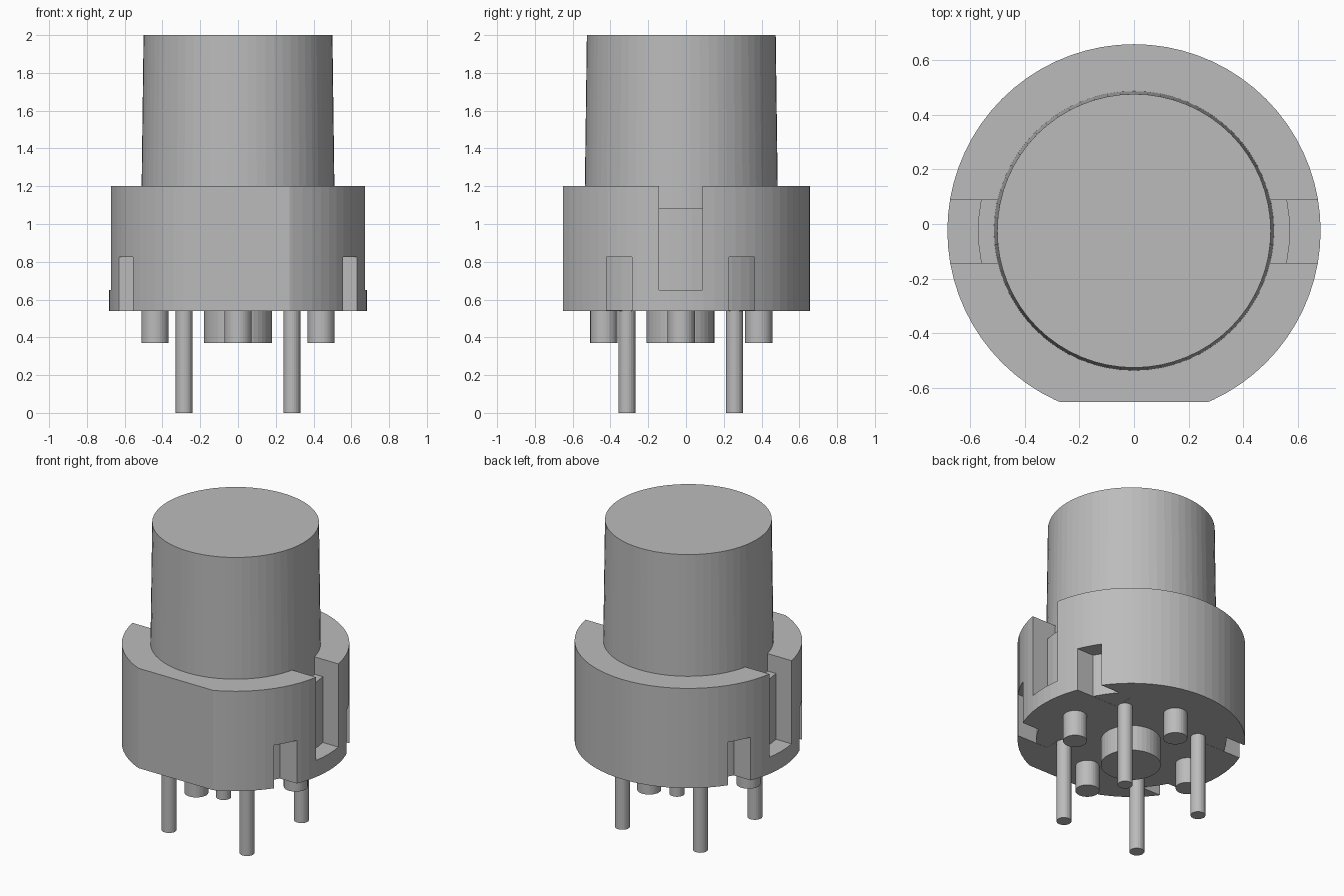
import bpy, bmesh, math
from mathutils import Matrix, Vector

if "Cube" in bpy.data.objects:
    bpy.data.objects.remove(bpy.data.objects["Cube"], do_unlink=True)

CY = -0.025  # shared axis of all round parts

grey = bpy.data.materials.new("plain_grey")
grey.use_nodes = True
COLOUR = (0.5, 0.5, 0.5, 1)
grey.diffuse_color = COLOUR
grey.node_tree.nodes["Principled BSDF"].inputs["Base Color"].default_value = COLOUR


def add_object(name, bm):
    mesh = bpy.data.meshes.new(name)
    bm.to_mesh(mesh)
    bm.free()
    mesh.materials.append(grey)
    ob = bpy.data.objects.new(name, mesh)
    bpy.context.collection.objects.link(ob)
    return ob


def cylinder(name, x, y, z0, z1, r0, r1=None, sides=64):
    bm = bmesh.new()
    bmesh.ops.create_cone(bm, cap_ends=True, segments=sides, radius1=r0,
                          radius2=r0 if r1 is None else r1, depth=z1 - z0,
                          matrix=Matrix.Translation((x, CY + y, (z0 + z1) / 2)))
    return add_object(name, bm)


def box(bm, x0, x1, y0, y1, z0, z1):
    centre = Vector((x0 + x1, y0 + y1, z0 + z1)) / 2
    size = Matrix.Diagonal((x1 - x0, y1 - y0, z1 - z0, 1))
    bmesh.ops.create_cube(bm, size=1, matrix=Matrix.Translation(centre) @ size)


# Housing: round block with a front flat, two side slots and four foot notches
housing = cylinder("housing", 0, 0, 0.54, 1.2, 0.682, sides=72)
bm = bmesh.new()
box(bm, -1, 1, -1, -0.65, 0.3, 1.5)
for s in (-1, 1):
    x0, x1 = sorted((0.45 * s, 0.9 * s))
    box(bm, x0, x1, -0.143, 0.088, 0.65, 1.5)
    x0, x1 = sorted((0.33 * s, 0.9 * s))
    for y0, y1 in ((-0.42, -0.285), (0.228, 0.363)):
        box(bm, x0, x1, y0, y1, 0.3, 0.825)
cutter = add_object("housing_cutter", bm)
cutter.hide_render = True

mod = housing.modifiers.new("cutouts", "BOOLEAN")
mod.operation = "DIFFERENCE"
mod.solver = "EXACT"
mod.object = cutter
bpy.context.view_layer.objects.active = housing
bpy.ops.object.modifier_apply(modifier=mod.name)
bpy.data.objects.remove(cutter, do_unlink=True)

# Inner core seen through the slots and notches
cylinder("inner_core", 0, 0, 0.541, 1.085, 0.57)

# Tapered push button
cylinder("button_cap", 0, 0, 1.0, 2.0, 0.513, 0.5)

# Underside: large centre boss, four locating pegs, four contact pins
cylinder("centre_boss", 0, -0.005, 0.37, 0.6, 0.18, sides=40)
for i in range(4):
    a = i * math.pi / 2
    cylinder("locating_peg", 0.44 * math.cos(a), 0.41 * math.sin(a), 0.37, 0.6, 0.072, sides=32)
for x in (-0.285, 0.285):
    for y in (-0.288, 0.282):
        cylinder("contact_pin", x, y, 0, 0.6, 0.045, sides=24)
